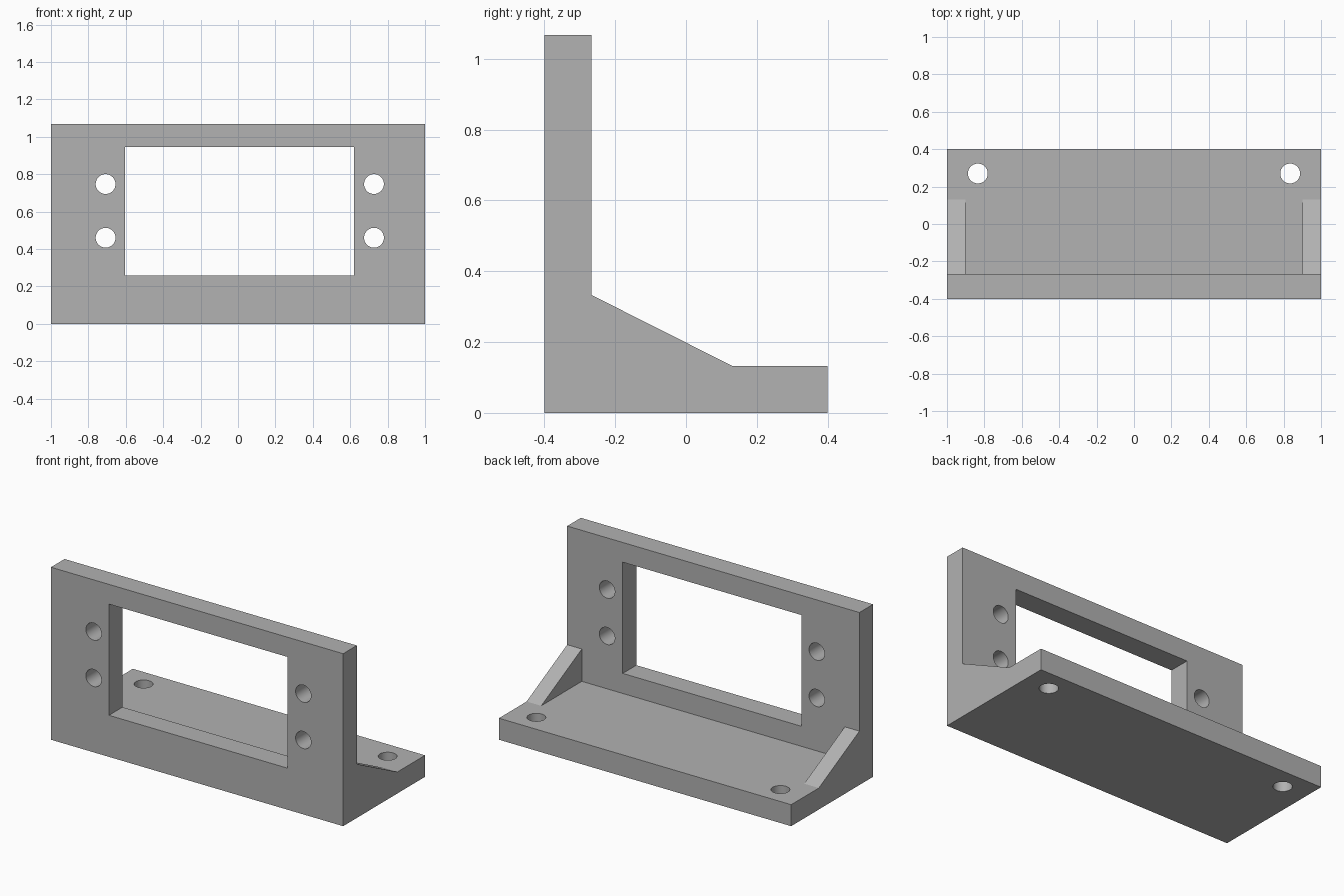
import bpy
import bmesh
import math
from mathutils import Vector

cube = bpy.data.objects.get("Cube")
if cube:
    bpy.data.objects.remove(cube, do_unlink=True)

grey = bpy.data.materials.new("plain grey")
grey.use_nodes = True
colour = (0.445, 0.445, 0.445, 1)
grey.diffuse_color = colour
grey.node_tree.nodes["Principled BSDF"].inputs["Base Color"].default_value = colour


def prism(name, points, sweep):
    """Extrude a closed outline of 3D points along a vector."""
    bm = bmesh.new()
    face = bm.faces.new([bm.verts.new(p) for p in points])
    extruded = bmesh.ops.extrude_face_region(bm, geom=[face])["geom"]
    verts = [v for v in extruded if isinstance(v, bmesh.types.BMVert)]
    bmesh.ops.translate(bm, verts=verts, vec=Vector(sweep))
    bmesh.ops.recalc_face_normals(bm, faces=bm.faces)
    mesh = bpy.data.meshes.new(name)
    bm.to_mesh(mesh)
    bm.free()
    mesh.materials.append(grey)
    obj = bpy.data.objects.new(name, mesh)
    bpy.context.collection.objects.link(obj)
    return obj


def side_prism(name, outline, x0, x1):
    return prism(name, [(x0, y, z) for y, z in outline], (x1 - x0, 0, 0))


def circle(radius, sides=48):
    angles = [math.tau * i / sides for i in range(sides)]
    return [(radius * math.cos(a), radius * math.sin(a)) for a in angles]


FRONT, BACK, WALL, SHELF, TOP = -0.4, 0.4, -0.267, 0.133, 1.067
HOLE = circle(0.053)

# Upright plate and base shelf in one L-shaped section
bracket = side_prism("bracket", [(FRONT, 0), (BACK, 0), (BACK, SHELF),
                                 (WALL, SHELF), (WALL, TOP), (FRONT, TOP)], -1, 1)
tools = []

# Corner gussets at both ends
for side, x0, x1 in (("right", -1, -0.9), ("left", 0.9, 1)):
    rib = side_prism(side + "_gusset", [(WALL, SHELF), (0.13, SHELF), (WALL, 0.333)], x0, x1)
    tools.append((rib, "UNION"))

# Rectangular window
window = [(-0.603, 0.257), (0.62, 0.257), (0.62, 0.945), (-0.603, 0.945)]
tools.append((prism("window_cutter", [(x, -0.5, z) for x, z in window], (0, 0.3, 0)),
              "DIFFERENCE"))

# Mounting holes beside the window
for x in (-0.708, 0.727):
    for z in (0.46, 0.747):
        ring = [(x + u, -0.5, z + v) for u, v in HOLE]
        tools.append((prism("plate_hole_cutter", ring, (0, 0.3, 0)), "DIFFERENCE"))

# Screw holes in the shelf
for x in (-0.835, 0.835):
    ring = [(x + u, 0.27 + v, -0.1) for u, v in HOLE]
    tools.append((prism("shelf_hole_cutter", ring, (0, 0, 0.4)), "DIFFERENCE"))

# Apply the joins and cuts
bpy.context.view_layer.objects.active = bracket
for tool, operation in tools:
    tool.hide_render = True
    mod = bracket.modifiers.new(tool.name, "BOOLEAN")
    mod.solver = "EXACT"
    mod.operation = operation
    mod.object = tool
    bpy.ops.object.modifier_apply(modifier=mod.name)
    bpy.data.objects.remove(tool, do_unlink=True)

bpy.ops.object.select_all(action="DESELECT")
bracket.select_set(True)
bpy.ops.object.shade_smooth_by_angle(angle=math.radians(20))
